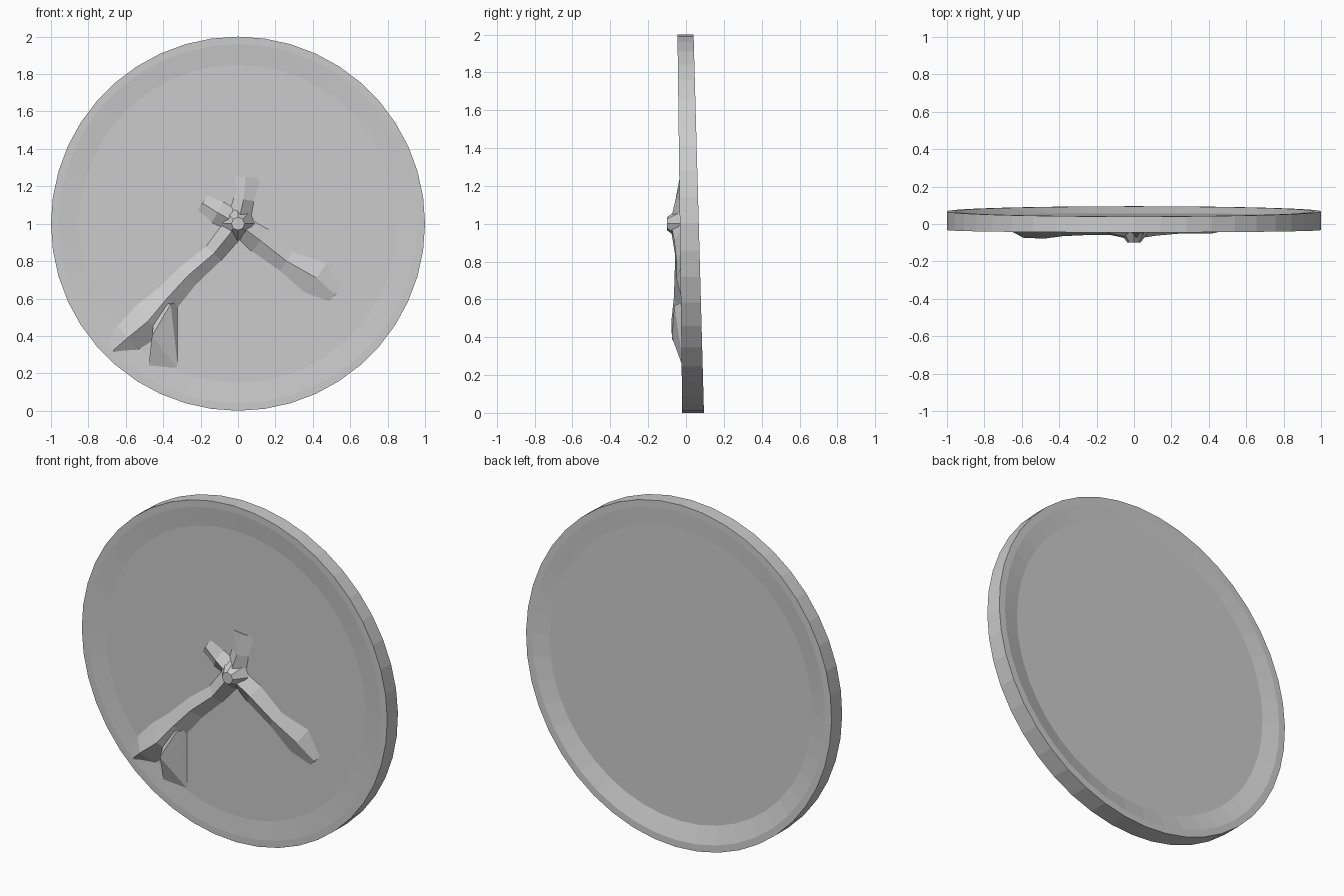
import bpy, bmesh, math
from mathutils import Vector

if "Cube" in bpy.data.objects:
    bpy.data.objects.remove(bpy.data.objects["Cube"])

SEG = 44


def make_object(name, bm):
    bmesh.ops.recalc_face_normals(bm, faces=bm.faces)
    me = bpy.data.meshes.new(name)
    bm.to_mesh(me)
    bm.free()
    ob = bpy.data.objects.new(name, me)
    bpy.context.collection.objects.link(ob)
    return ob


def front_rim(z):
    return -0.020 - 0.0125 * z


def dial_front(z):
    return front_rim(z) + 0.010


def back_rim(z):
    return 0.095 - 0.0275 * z


def dial_back(z):
    return 0.058 - 0.010 * z


# Leaning round body: front dial, rim, outer wall, back rim, recessed back
bm = bmesh.new()
profile = [(0.85, dial_front), (0.96, front_rim), (1.0, front_rim),
           (1.0, back_rim), (0.96, back_rim), (0.86, dial_back)]
rings = []
for r, depth in profile:
    ring = []
    for i in range(SEG):
        a = 2 * math.pi * i / SEG
        z = 1 + r * math.sin(a)
        ring.append(bm.verts.new((r * math.cos(a), depth(z), z)))
    rings.append(ring)
for a, b in zip(rings, rings[1:]):
    for i in range(SEG):
        j = (i + 1) % SEG
        bm.faces.new((a[i], a[j], b[j], b[i]))
bm.faces.new(rings[0])
bm.faces.new(rings[-1])
make_object("clock_body", bm)


# Hands: faceted ridges of varying width; points are (x, z, half width, ridge y)
def hand(name, pts):
    bm = bmesh.new()
    rows = []
    for k, (x, z, w, y) in enumerate(pts):
        p, q = pts[max(k - 1, 0)], pts[min(k + 1, len(pts) - 1)]
        d = Vector((q[0] - p[0], q[1] - p[1])).normalized()
        n = Vector((-d.y, d.x)) * w
        base = [(x + n.x, z + n.y), (x - n.x, z - n.y)]
        l, r = [bm.verts.new((u, dial_front(v) + 0.004, v)) for u, v in base]
        rows.append((l, bm.verts.new((x, y, z)), r))
    for a, b in zip(rows, rows[1:]):
        for i in range(3):
            j = (i + 1) % 3
            bm.faces.new((a[i], a[j], b[j], b[i]))
    bm.faces.new(rows[0])
    bm.faces.new(rows[-1])
    make_object(name, bm)


hand("minute_hand", [(0.04, 1.25, 0.09, -0.032), (0.03, 1.13, 0.06, -0.055),
                     (0.0, 1.0, 0.07, -0.085), (-0.13, 0.84, 0.06, -0.058),
                     (-0.27, 0.72, 0.07, -0.060), (-0.38, 0.60, 0.08, -0.065),
                     (-0.48, 0.48, 0.11, -0.078), (-0.59, 0.39, 0.09, -0.074),
                     (-0.67, 0.32, 0.06, -0.026)])
hand("hour_hand", [(-0.19, 1.11, 0.06, -0.036), (-0.11, 1.06, 0.07, -0.055),
                   (0.0, 1.0, 0.06, -0.080), (0.12, 0.91, 0.08, -0.062),
                   (0.26, 0.80, 0.07, -0.050), (0.42, 0.71, 0.11, -0.050),
                   (0.52, 0.62, 0.06, -0.028)])

# Broad lower flange of the minute hand
bm = bmesh.new()
outline = [(-0.48, 0.22), (-0.32, 0.22), (-0.32, 0.58), (-0.44, 0.58)]
base = [bm.verts.new((x, dial_front(z) + 0.004, z)) for x, z in outline]
top = bm.verts.new((-0.46, -0.074, 0.40))
high = bm.verts.new((-0.36, -0.062, 0.57))
a, b, c, d = base
for f in ((a, b, top), (b, high, top), (b, c, high), (c, d, high),
          (d, top, high), (d, a, top), (d, c, b, a)):
    bm.faces.new(f)
make_object("minute_hand_flange", bm)

# Centre cap holding both hands
bm = bmesh.new()
bmesh.ops.create_cone(bm, cap_ends=True, segments=8, radius1=0.09,
                      radius2=0.035, depth=0.075)
for v in bm.verts:
    x, y, z = v.co
    v.co = (x, -0.0625 - z, 1.0 + y)
make_object("centre_cap", bm)
